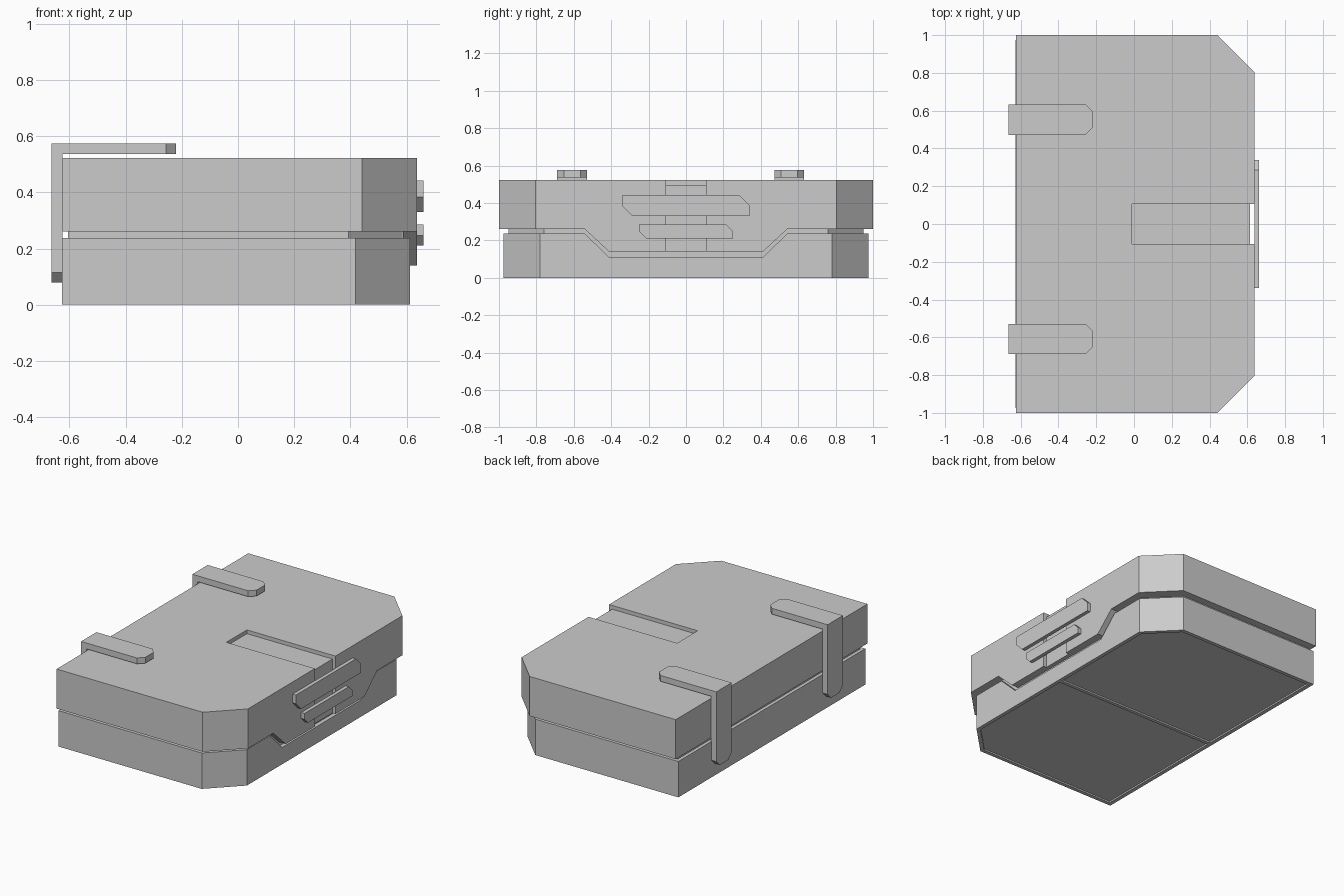
import bpy, bmesh
from mathutils import Vector

if "Cube" in bpy.data.objects:
    bpy.data.objects.remove(bpy.data.objects["Cube"])


def prism(name, pts, axis, a, b):
    """Extrude a 2D profile along an axis: x uses (y,z), y uses (x,z), z uses (x,y)."""
    def place(p, d):
        return {'x': (d, p[0], p[1]), 'y': (p[0], d, p[1]), 'z': (p[0], p[1], d)}[axis]
    bm = bmesh.new()
    face = bm.faces.new([bm.verts.new(place(p, a)) for p in pts])
    out = bmesh.ops.extrude_face_region(bm, geom=[face])
    moved = [v for v in out['geom'] if isinstance(v, bmesh.types.BMVert)]
    bmesh.ops.translate(bm, verts=moved, vec=Vector(place((0, 0), b - a)))
    bmesh.ops.recalc_face_normals(bm, faces=bm.faces)
    me = bpy.data.meshes.new(name)
    bm.to_mesh(me)
    bm.free()
    ob = bpy.data.objects.new(name, me)
    bpy.context.collection.objects.link(ob)
    return ob


def combine(ob, other, op='DIFFERENCE'):
    """Apply a boolean and discard the helper object."""
    mod = ob.modifiers.new(op.title(), 'BOOLEAN')
    mod.operation, mod.solver, mod.object = op, 'EXACT', other
    bpy.context.view_layer.objects.active = ob
    bpy.ops.object.modifier_apply(modifier=mod.name)
    bpy.data.objects.remove(other)


def footprint(back, front, half, cut):
    """Rectangle with the two +x corners chamfered."""
    return [(back, -half), (front - cut, -half), (front, -half + cut),
            (front, half - cut), (front - cut, half), (back, half)]


def trapezoid(low, high, top):
    return [(-0.412, low), (0.412, low), (0.542, high), (0.542, top), (-0.542, top), (-0.542, high)]


# Lower tray, with a dip in its front rim
base = prism("base", footprint(-0.627, 0.612, 0.975, 0.194), 'z', 0, 0.237)
combine(base, prism("dip_cutter", trapezoid(0.111, 0.237, 0.3), 'x', 0.585, 0.7))

# Two shallow recessed panels underneath
for s in (-1, 1):
    panel = [(-0.60, s * 0.012), (0.587, s * 0.012), (0.587, s * 0.77),
             (0.407, s * 0.95), (-0.60, s * 0.95)]
    combine(base, prism("panel_cutter", panel, 'z', -0.1, 0.01))

# Inset core filling the seam
prism("seam_core", footprint(-0.605, 0.585, 0.95, 0.192), 'z', 0.232, 0.266)

# Lid with its hanging front tab
lid = prism("lid", footprint(-0.625, 0.637, 1.0, 0.195), 'z', 0.261, 0.522)
combine(lid, prism("tab", trapezoid(0.14, 0.261, 0.32), 'x', 0.587, 0.637), 'UNION')

# Channel running over the top and down the front
channel = [(-0.01, 0.7), (-0.01, 0.497), (0.615, 0.497), (0.615, 0.05), (0.8, 0.05), (0.8, 0.7)]
combine(lid, prism("channel_cutter", channel, 'y', -0.107, 0.107))


# Latch bars with opposite corners clipped
def latch(name, w, lo, hi, c):
    prism(name, [(-w, hi), (-w, lo + c), (-w + c, lo), (w, lo), (w, hi - c), (w - c, hi)],
          'x', 0.637, 0.661)


latch("upper_latch_bar", 0.34, 0.33, 0.442, 0.054)
latch("lower_latch_bar", 0.25, 0.211, 0.286, 0.036)

# Hinge straps: L profile with clipped tips
for i, y in enumerate((-0.609, 0.552)):
    w, c = 0.08, 0.036
    strap = prism(f"hinge_strap_{i + 1}",
                  [(-0.664, 0.079), (-0.625, 0.079), (-0.625, 0.536), (-0.22, 0.536),
                   (-0.22, 0.575), (-0.664, 0.575)], 'y', y - w, y + w)
    for s in (-1, 1):
        e = y + s * w
        combine(strap, prism("tip_cutter", [(-0.22 - c, e), (-0.22, e - s * c), (-0.1, e - s * c),
                                            (-0.1, e + s * c), (-0.22 - c, e + s * c)], 'z', 0.5, 0.6))
        combine(strap, prism("foot_cutter", [(e, 0.079 + c), (e - s * c, 0.079), (e - s * c, 0.0),
                                             (e + s * c, 0.0), (e + s * c, 0.079 + c)], 'x', -0.7, -0.6))
